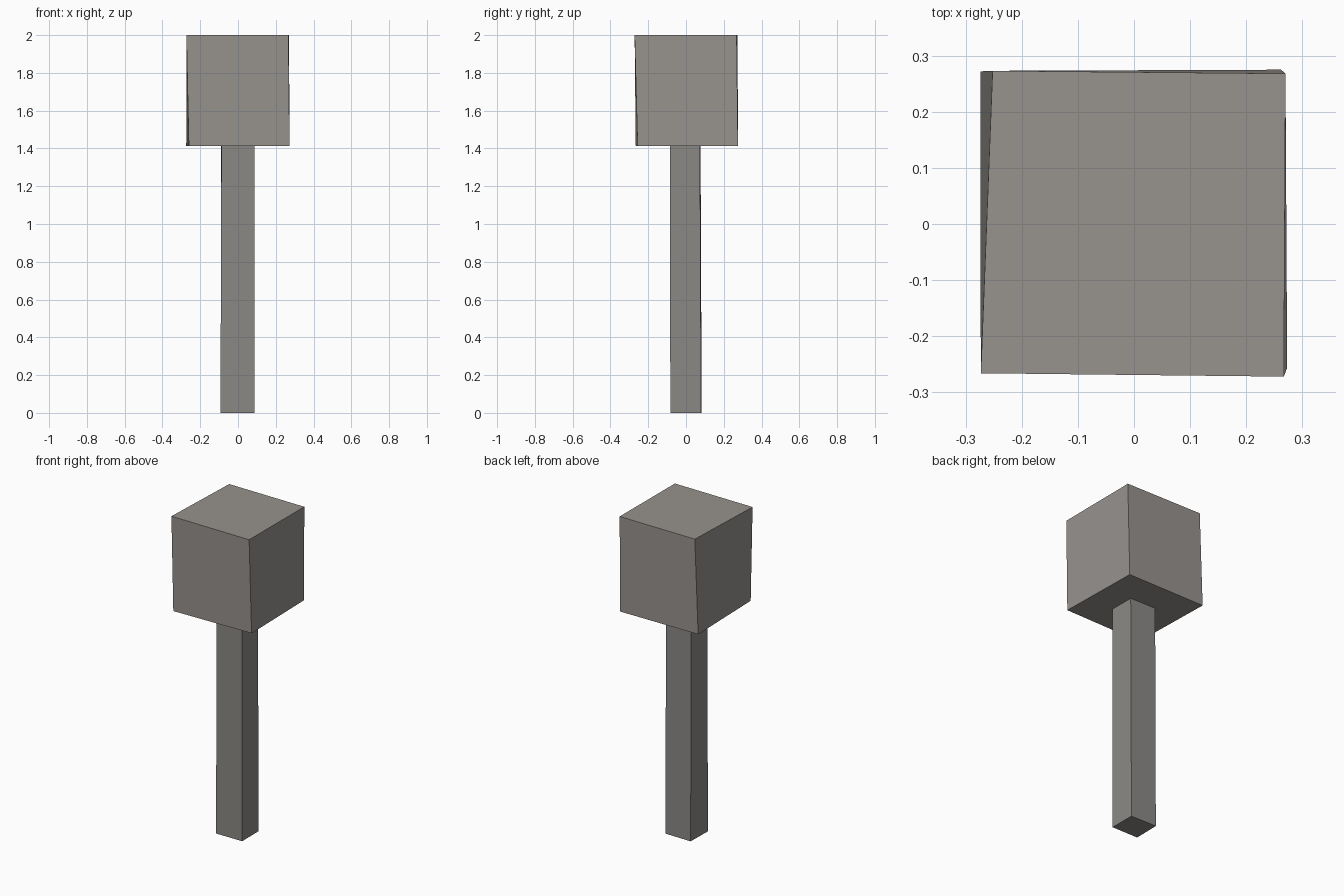
import bpy

if "Cube" in bpy.data.objects:
    bpy.data.objects.remove(bpy.data.objects["Cube"])


def block(name, z0, z1, bottom, top, color):
    """Hand-cut block: four slightly uneven corners at each end, counter-clockwise."""
    verts = [(x, y, z0) for x, y in bottom] + [(x, y, z1) for x, y in top]
    faces = [(3, 2, 1, 0), (4, 5, 6, 7)]
    faces += [(i, (i + 1) % 4, (i + 1) % 4 + 4, i + 4) for i in range(4)]
    mesh = bpy.data.meshes.new(name)
    mesh.from_pydata(verts, [], faces)
    mesh.update()
    mat = bpy.data.materials.new(name + "_stone")
    mat.diffuse_color = (*color, 1.0)
    mat.use_nodes = True
    mat.node_tree.nodes["Principled BSDF"].inputs["Base Color"].default_value = mat.diffuse_color
    mesh.materials.append(mat)
    obj = bpy.data.objects.new(name, mesh)
    bpy.context.collection.objects.link(obj)
    return obj


# Long square handle, slightly crooked
block("handle", 0.0, 1.412,
      [(-0.093, -0.083), (0.087, -0.083), (0.086, 0.080), (-0.090, 0.083)],
      [(-0.088, -0.085), (0.087, -0.085), (0.086, 0.074), (-0.090, 0.077)],
      (0.26, 0.25, 0.235))

# Rough cubic head
block("head", 1.412, 2.0,
      [(-0.260, -0.266), (0.273, -0.256), (0.262, 0.275), (-0.274, 0.272)],
      [(-0.273, -0.266), (0.267, -0.272), (0.270, 0.268), (-0.252, 0.273)],
      (0.31, 0.29, 0.27))
